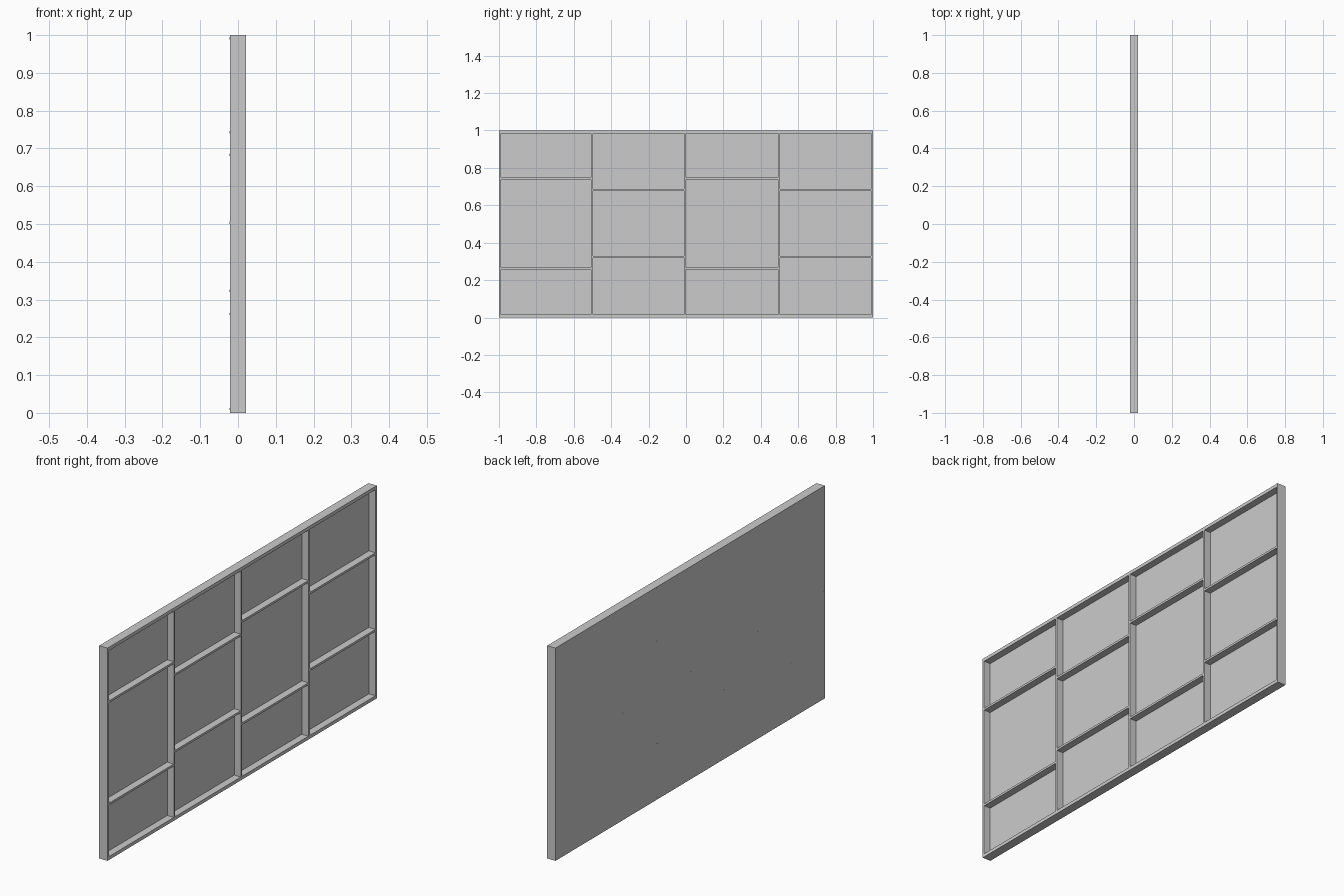
import bpy

if "Cube" in bpy.data.objects:
    bpy.data.objects.remove(bpy.data.objects["Cube"])

XB, XF = -0.0215, 0.0215      # back and open side of the panel
SHEET = 0.009                 # sheet thickness
T = 0.010                     # stud thickness
E = 0.016                     # top and bottom plate thickness


def box(name, x0, x1, y0, y1, z0, z1):
    bpy.ops.mesh.primitive_cube_add(size=1, location=((x0+x1)/2, (y0+y1)/2, (z0+z1)/2))
    o = bpy.context.object
    o.name = name
    o.scale = (x1-x0, y1-y0, z1-z0)
    bpy.ops.object.transform_apply(location=False, rotation=False, scale=True)
    return o


def nail(y, z):
    bpy.ops.mesh.primitive_cylinder_add(vertices=8, radius=0.003, depth=0.003,
                                        location=(XB+0.001, y, z),
                                        rotation=(0, 1.570796, 0))
    bpy.context.object.name = "nail_head"


XS = XB + SHEET

# Backing sheet
box("backing_sheet", XB, XS, -1, 1, 0, 1)

# Outer frame
box("bottom_plate", XS, XF, -1, 1, 0, E)
box("top_plate", XS, XF, -1, 1, 1-E, 1)
box("end_stud_left", XS, XF, -1, -1+T, E, 1-E)
box("end_stud_right", XS, XF, 1-T, 1, E, 1-E)

# Inner studs
studs = [-0.5025, -0.005, 0.4975]
for y in studs:
    box("inner_stud", XS, XF, y-T/2, y+T/2, E, 1-E)
    nail(y, 0.503)
for y in (-1+T/2, 1-T/2):
    nail(y, 0.503)

# Staggered cross rails between the studs, with nails through the sheet
edges = [-1+T/2] + studs + [1-T/2]
for i in range(4):
    y0, y1 = edges[i]+T/2, edges[i+1]-T/2
    rails = (0.262, 0.743) if i % 2 == 0 else (0.323, 0.683)
    for z in rails:
        box("cross_rail", XS, XF, y0, y1, z-T/2, z+T/2)
    for z in rails + (0.01, 0.992):
        nail((y0+y1)/2, z)
